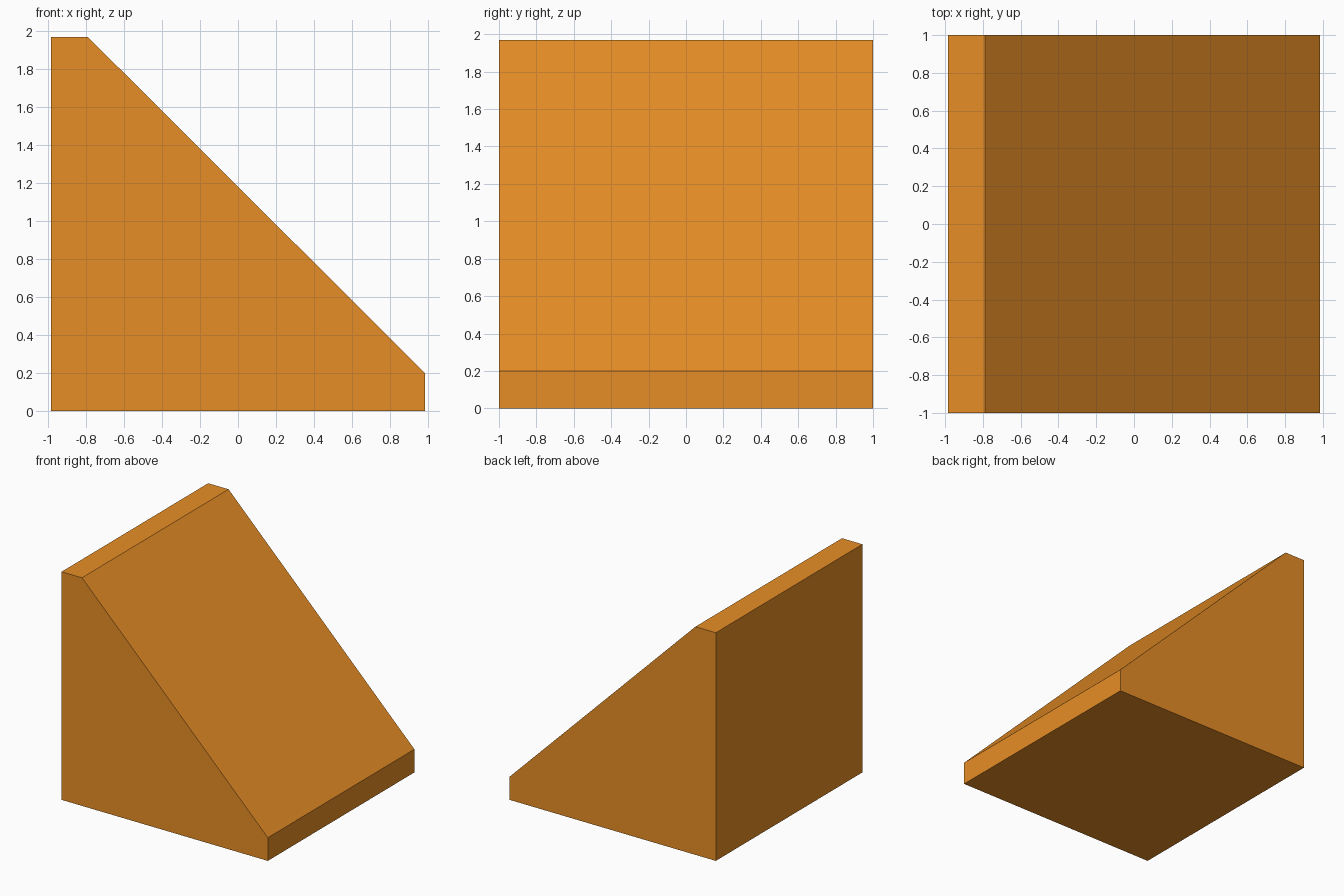
import bpy, bmesh

if "Cube" in bpy.data.objects:
    bpy.data.objects.remove(bpy.data.objects["Cube"])

# Single orange colour
orange = bpy.data.materials.new("orange")
orange.diffuse_color = (0.80, 0.27, 0.019, 1.0)
orange.use_nodes = True
orange.node_tree.nodes["Principled BSDF"].inputs["Base Color"].default_value = orange.diffuse_color

# Wedge: side profile (x, z) extruded along y
profile = [(-0.985, 0), (0.985, 0), (0.985, 0.2), (-0.79, 1.97), (-0.985, 1.97)]
bm = bmesh.new()
face = bm.faces.new([bm.verts.new((x, -1, z)) for x, z in profile])
ext = bmesh.ops.extrude_face_region(bm, geom=[face])
verts = [g for g in ext["geom"] if isinstance(g, bmesh.types.BMVert)]
bmesh.ops.translate(bm, verts=verts, vec=(0, 2, 0))
bmesh.ops.recalc_face_normals(bm, faces=bm.faces)

mesh = bpy.data.meshes.new("wedge_ramp")
bm.to_mesh(mesh)
bm.free()
mesh.materials.append(orange)
ramp = bpy.data.objects.new("wedge_ramp", mesh)
bpy.context.collection.objects.link(ramp)
